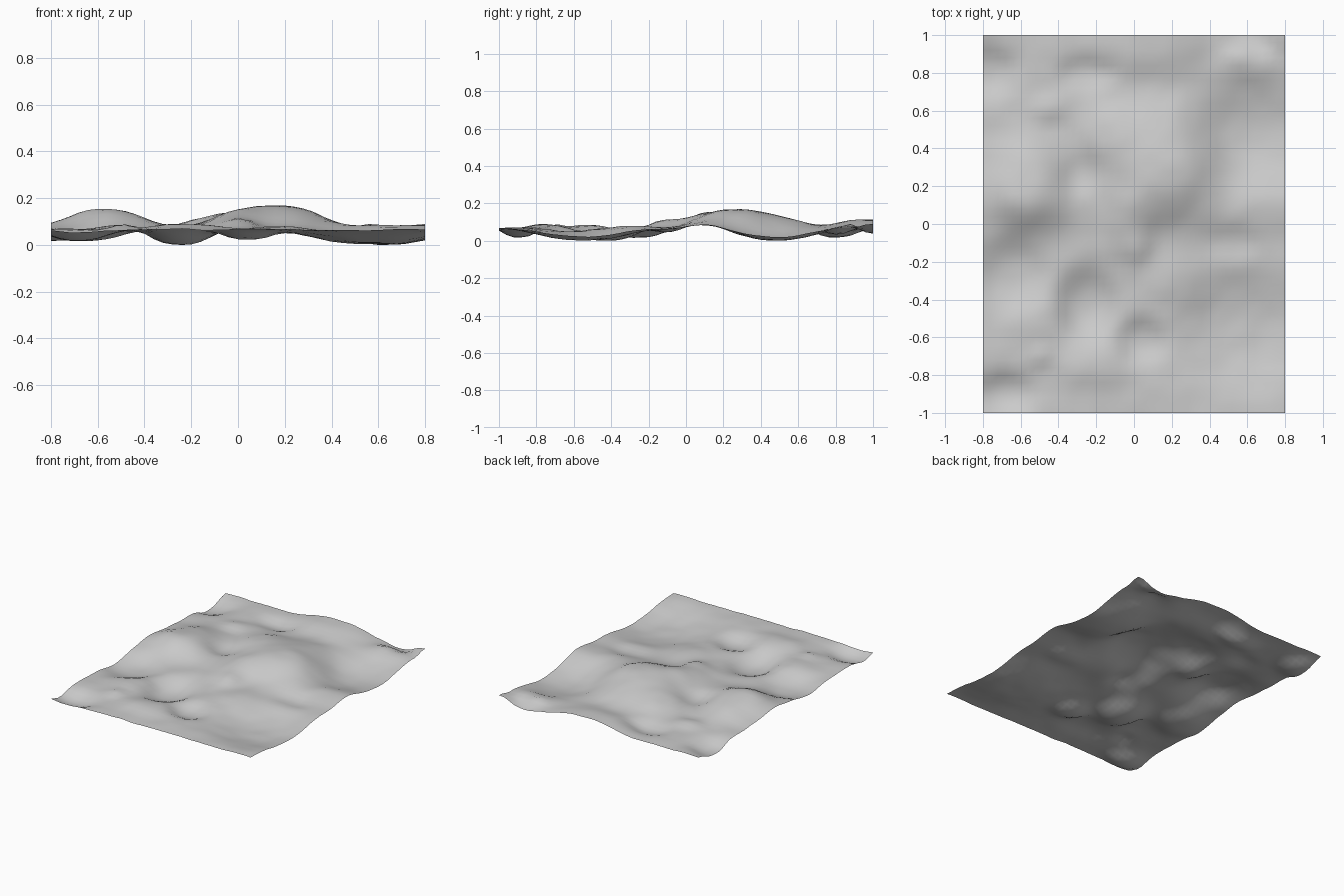
import bpy, bmesh, math
from mathutils import Vector, noise

default = bpy.data.objects.get("Cube")
if default:
    bpy.data.objects.remove(default, do_unlink=True)

WIDTH, DEPTH, CELL = 1.6, 2.0, 0.04
BASE = 0.065


def make_material(name, colour):
    mat = bpy.data.materials.new(name)
    mat.use_nodes = True
    mat.diffuse_color = colour
    for node in mat.node_tree.nodes:
        if node.type == 'BSDF_PRINCIPLED':
            node.inputs["Base Color"].default_value = colour
    return mat


def mound(x, y, cx, cy, height, rx, ry):
    """Flat-topped swell; a negative height digs a hollow."""
    radius = math.hypot((x - cx) / rx, (y - cy) / ry)
    return height * math.exp(-radius ** 3)


# Each feature: centre x, centre y, height, radius x, radius y
hills = [
    (.14, .35, .075, .29, .31),    # central plateau
    (.16, .26, .024, .24, .18),    # plateau crown
    (-.02, -.03, .035, .12, .18),  # spur in front of the plateau
    (-.57, .21, .07, .19, .23),    # left hill
    (-.15, .48, .03, .12, .16),    # plateau shoulder
    (.1, .96, .05, .24, .19),      # back rise
    (.6, .84, .015, .2, .08),      # back right bank
    (.8, 1, .025, .1, .08),        # back right corner
    (-.2, -.75, .022, .2, .12),    # front swell
    (-.5, -.5, .02, .13, .15),     # front left swell
    (.2, -.3, .015, .15, .14),     # bank beside the front basin
]
hollows = [
    (.62, .48, -.062, .27, .25),   # right rear basin
    (.58, -.55, -.06, .32, .29),   # right front basin
    (-.25, -.42, -.065, .15, .17),
    (.04, -.62, -.045, .12, .11),
    (-.65, -.27, -.05, .18, .17),
    (-.68, -.89, -.045, .14, .1),
    (-.78, .8, -.048, .15, .13),
    (.6, .98, -.025, .12, .08),
    (-.28, .27, -.02, .1, .1),
    (-.25, .8, -.03, .14, .08),
    (.52, -.1, -.02, .15, .08),
]
rocks = [
    (-.5, -.7, .02, .06, .06),
    (.02, -.13, .015, .06, .07),
    (-.45, .62, .02, .1, .07),
    (.56, .91, .015, .07, .05),
]


def ground_height(x, y):
    z = BASE + .02 * math.exp(-((y - .1) / .13) ** 2)   # cross ridge
    z += sum(mound(x, y, *f) for f in hills + hollows + rocks)
    z += .006 * noise.noise(Vector((x * 5, y * 5, 1)))
    return z + .004 * noise.noise(Vector((x * 11, y * 11, 2)))


# Ground sheet
bm = bmesh.new()
bmesh.ops.create_grid(bm, x_segments=round(WIDTH / CELL),
                      y_segments=round(DEPTH / CELL), size=1)
for v in bm.verts:
    v.co.x *= WIDTH / 2
    v.co.y *= DEPTH / 2
    v.co.z = ground_height(v.co.x, v.co.y)

# Rest the lowest hollow on the floor
lowest = min(v.co.z for v in bm.verts)
bmesh.ops.translate(bm, verts=bm.verts, vec=(0, 0, -lowest))
for face in bm.faces:
    face.smooth = True

mesh = bpy.data.meshes.new("terrain_sheet")
bm.to_mesh(mesh)
bm.free()
mesh.materials.append(make_material("stone_grey", (.6, .6, .6, 1)))
terrain = bpy.data.objects.new("terrain_sheet", mesh)
bpy.context.scene.collection.objects.link(terrain)
